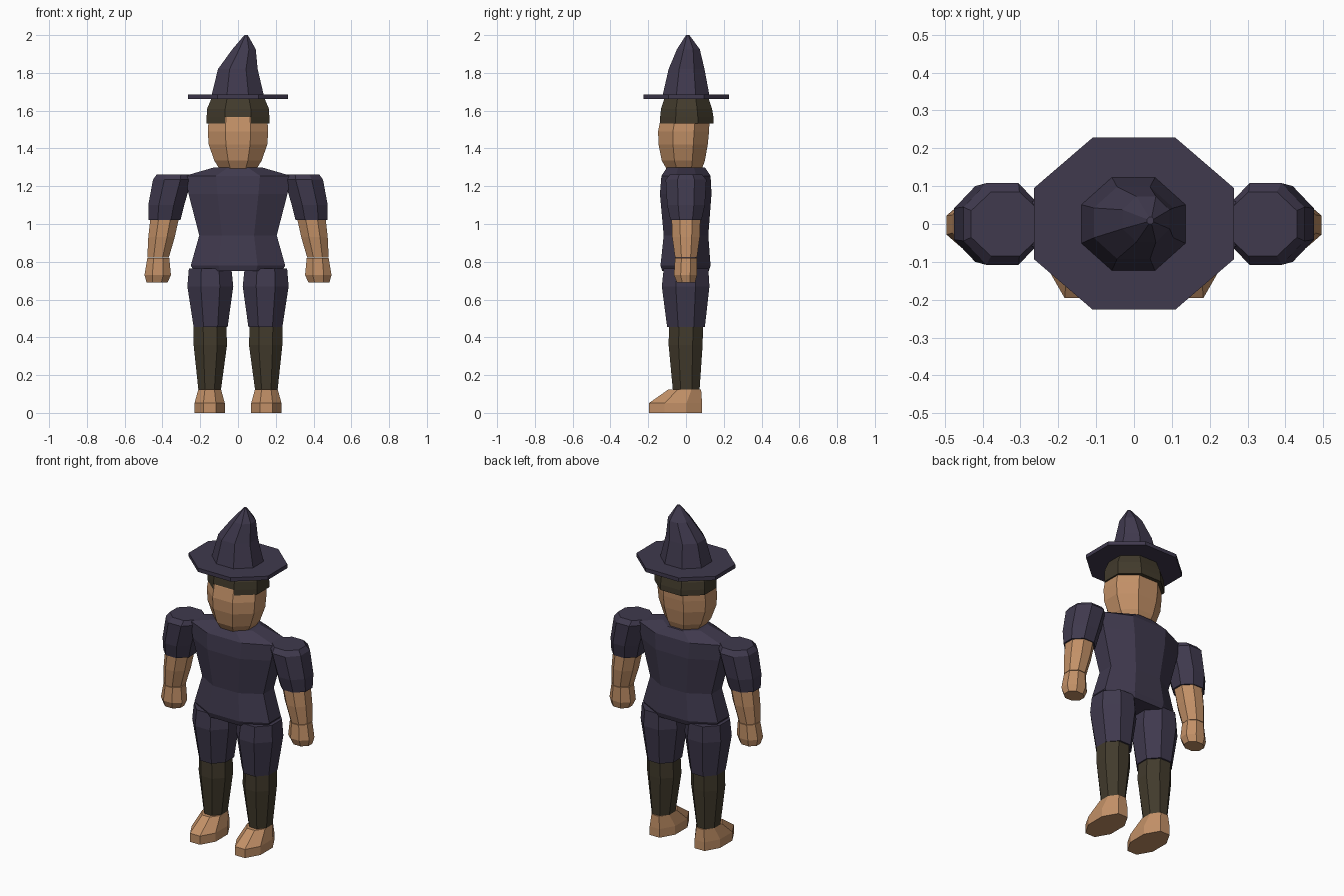
import bpy
import bmesh
import math


def material(name, rgb):
    m = bpy.data.materials.new(name)
    m.diffuse_color = (*rgb, 1)
    return m


PURPLE = material("dark purple cloth", (0.050, 0.041, 0.075))
SKIN = material("tan skin", (0.54, 0.28, 0.135))
BROWN = material("dark brown", (0.054, 0.043, 0.025))

K = math.tan(math.pi / 8)
OCTAGON = [(1, -K), (1, K), (K, 1), (-K, 1), (-1, K), (-1, -K), (-K, -1), (K, -1)]
FRONT_SIDE = 6  # index of the octagon side that faces -y


def loft(name, mat, rings, mirror=False, open_front_band=None):
    """Flat-sided octagonal tube through rings of (z, x0, x1, y0, y1), bottom to top."""
    bm = bmesh.new()
    loops = []
    for z, x0, x1, y0, y1 in rings:
        cx, cy, rx, ry = (x0 + x1) / 2, (y0 + y1) / 2, (x1 - x0) / 2, (y1 - y0) / 2
        loops.append([bm.verts.new((cx + u * rx, cy + v * ry, z)) for u, v in OCTAGON])
    for band, (a, b) in enumerate(zip(loops, loops[1:])):
        for i in range(8):
            if band == open_front_band and i == FRONT_SIDE:
                continue
            j = (i + 1) % 8
            bm.faces.new((a[i], a[j], b[j], b[i]))
    bm.faces.new(loops[0][::-1])
    bm.faces.new(loops[-1])
    me = bpy.data.meshes.new(name)
    bm.to_mesh(me)
    bm.free()
    me.materials.append(mat)
    ob = bpy.data.objects.new(name, me)
    bpy.context.collection.objects.link(ob)
    if mirror:
        ob.modifiers.new("mirror", 'MIRROR').use_mirror_merge = False
    return ob


# Hat: flat brim and a crooked cone
loft("hat_brim", PURPLE, [
    (1.662, -.264, .264, -.226, .228),
    (1.685, -.264, .264, -.226, .228)])
loft("hat_cone", PURPLE, [
    (1.68, -.140, .137, -.124, .124),
    (1.82, -.106, .104, -.092, .098),
    (1.925, -.030, .094, -.048, .073),
    (2.0, .034, .052, 0, .018)])

# Head, with a hair cap that is open over the forehead
loft("head", SKIN, [
    (1.295, -.10, .10, -.105, .085),
    (1.335, -.125, .125, -.128, .10),
    (1.42, -.155, .155, -.145, .115),
    (1.49, -.16, .16, -.148, .122),
    (1.56, -.155, .155, -.134, .125),
    (1.65, -.12, .12, -.10, .10)])
loft("hair", BROWN, [
    (1.533, -.166, .166, -.138, .146),
    (1.566, -.166, .166, -.137, .145),
    (1.61, -.164, .164, -.132, .138),
    (1.67, -.138, .138, -.112, .118)], open_front_band=0)

# Tunic
loft("torso", PURPLE, [
    (0.75, -.23, .23, -.125, .12),
    (0.78, -.25, .25, -.135, .13),
    (0.94, -.205, .205, -.118, .118),
    (1.16, -.262, .262, -.138, .135),
    (1.255, -.28, .28, -.13, .13),
    (1.30, -.125, .125, -.10, .10)])

# Arms
loft("sleeve", PURPLE, [
    (1.02, .305, .475, -.082, .082),
    (1.10, .285, .475, -.10, .10),
    (1.235, .245, .45, -.108, .108),
    (1.262, .25, .43, -.085, .085)], mirror=True)
loft("forearm", SKIN, [
    (0.823, .366, .48, -.058, .058),
    (0.93, .335, .475, -.073, .073),
    (1.02, .315, .465, -.076, .076)], mirror=True)
loft("hand", SKIN, [
    (0.69, .373, .484, -.048, .048),
    (0.73, .355, .495, -.064, .058),
    (0.82, .364, .48, -.058, .058)], mirror=True)

# Legs
loft("thigh", PURPLE, [
    (0.455, .055, .235, -.10, .10),
    (0.67, .025, .268, -.128, .124),
    (0.765, .035, .26, -.118, .118)], mirror=True)
loft("shin", BROWN, [
    (0.125, .09, .21, -.07, .072),
    (0.36, .058, .235, -.092, .088),
    (0.457, .062, .235, -.09, .09)], mirror=True)
loft("foot", SKIN, [
    (0, .07, .23, -.196, .085),
    (0.052, .07, .23, -.196, .085),
    (0.125, .09, .21, -.092, .08)], mirror=True)
